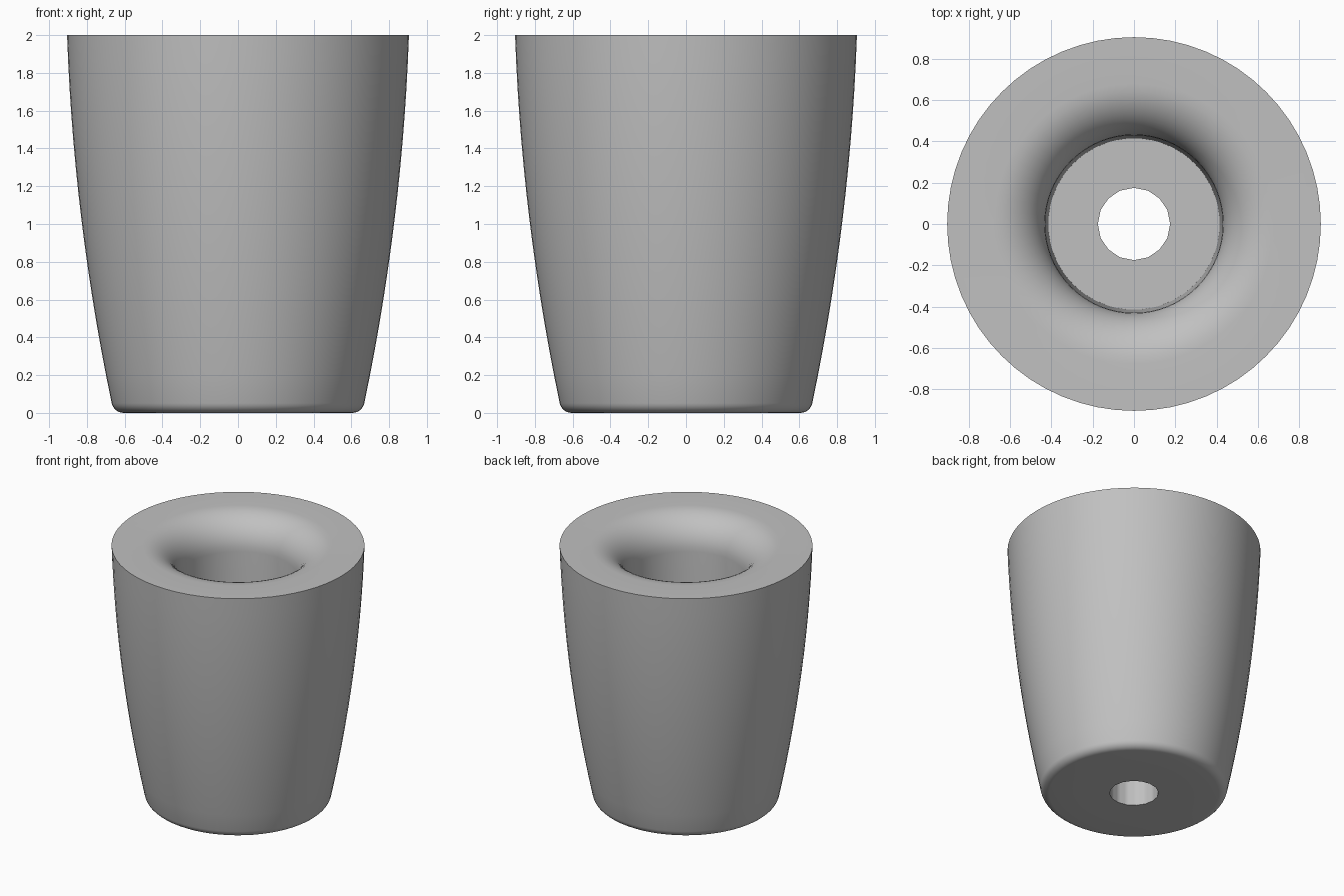
import bpy, bmesh, math

old = bpy.data.objects.get("Cube")
if old:
    bpy.data.objects.remove(old, do_unlink=True)

SEGMENTS = 64
HOLE_SIDES = 16


def material(name, colour):
    mat = bpy.data.materials.new(name)
    mat.use_nodes = True
    mat.diffuse_color = colour
    mat.node_tree.nodes["Principled BSDF"].inputs["Base Color"].default_value = colour
    return mat


def arc(r, z, radius, start, end, steps):
    """Points on a circular arc in the profile plane, angles in degrees."""
    angles = [math.radians(start + (end - start) * i / steps) for i in range(steps + 1)]
    return [(r + radius * math.cos(a), z + radius * math.sin(a)) for a in angles]


def ring_radius(r, angle):
    """Flatten the bolt hole into a regular polygon; leave other rings round."""
    if r > HOLE_RADIUS:
        return r
    half = math.pi / HOLE_SIDES
    return r * math.cos(half) / math.cos(angle % (2 * half) - half)


def lathe(name, profile, mat):
    """Revolve a closed profile about the z axis."""
    bm = bmesh.new()
    rings = []
    for r, z in profile:
        ring = []
        for i in range(SEGMENTS):
            a = 2 * math.pi * i / SEGMENTS
            rr = ring_radius(r, a)
            ring.append(bm.verts.new((rr * math.cos(a), rr * math.sin(a), z)))
        rings.append(ring)
    for low, high in zip(rings, rings[1:] + rings[:1]):
        for i in range(SEGMENTS):
            j = (i + 1) % SEGMENTS
            bm.faces.new((low[i], low[j], high[j], high[i]))
    bmesh.ops.recalc_face_normals(bm, faces=bm.faces)
    mesh = bpy.data.meshes.new(name)
    bm.to_mesh(mesh)
    bm.free()
    mesh.materials.append(mat)
    obj = bpy.data.objects.new(name, mesh)
    bpy.context.collection.objects.link(obj)
    bpy.ops.object.select_all(action="DESELECT")
    obj.select_set(True)
    bpy.context.view_layer.objects.active = obj
    bpy.ops.object.shade_smooth_by_angle(angle=math.radians(30))
    return obj


HOLE_RADIUS = 0.175
FLOOR = 0.4

# Underside and rounded foot edge
profile = [(HOLE_RADIUS, 0), (0.36, 0)] + arc(0.605, 0.065, 0.065, -90, -12, 6)
# Bowed outer wall
steps = 14
for i in range(1, steps + 1):
    t = i / steps
    profile.append((0.669 + 0.405 * t - 0.169 * t * t, 0.052 + 1.948 * t))
# Flat rim, then the flared mouth
profile += arc(0.68, 1.75, 0.25, 90, 180, 10)
# Socket wall, floor and bolt hole
profile += [(0.415, FLOOR), (HOLE_RADIUS, FLOOR)]

lathe("tapered_foot", profile, material("mid grey", (0.53, 0.53, 0.53, 1)))
